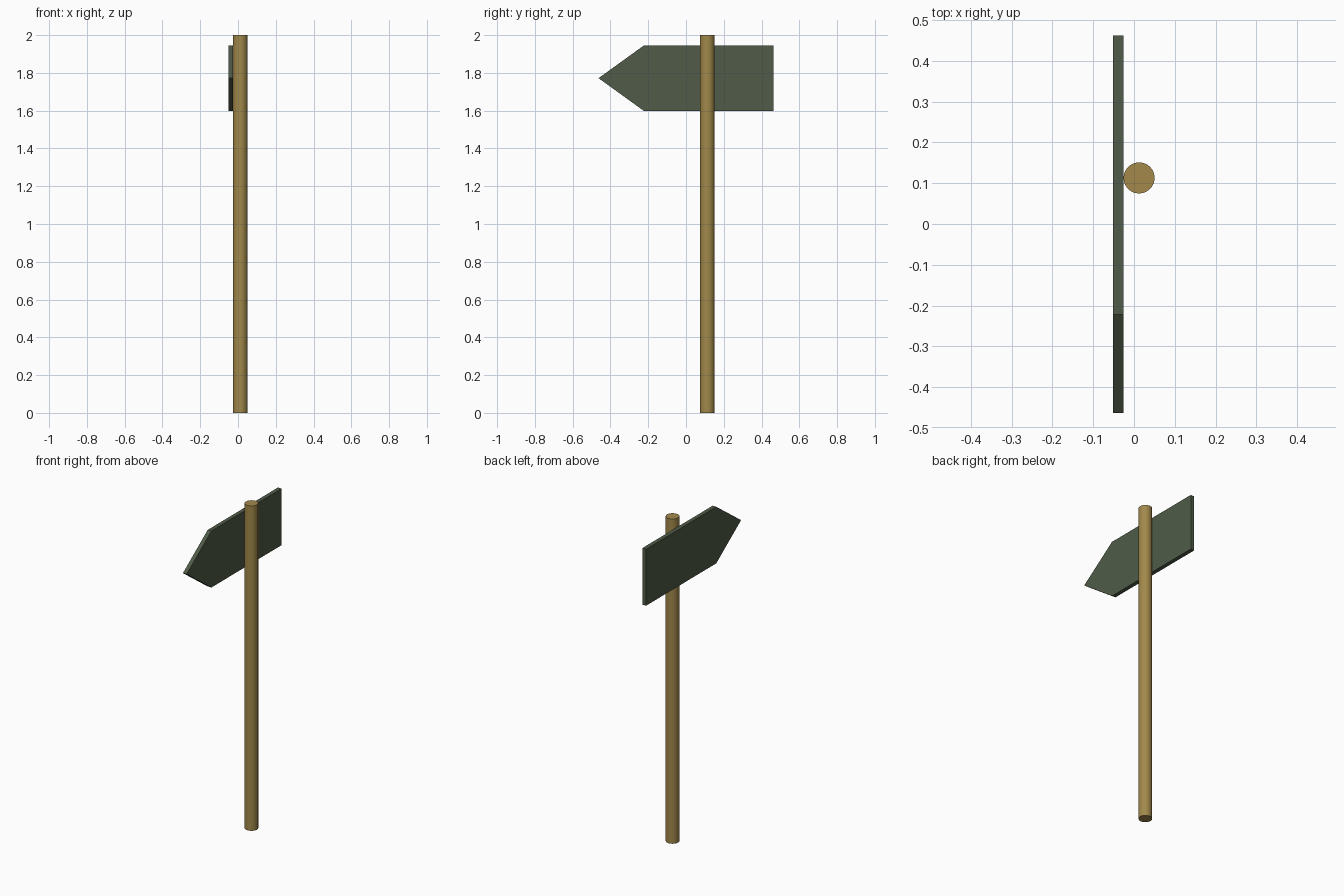
import bpy, bmesh

if "Cube" in bpy.data.objects:
    bpy.data.objects.remove(bpy.data.objects["Cube"])


def colour(obj, name, rgb):
    mat = bpy.data.materials.new(name)
    mat.diffuse_color = (*rgb, 1.0)
    mat.use_nodes = True
    mat.node_tree.nodes["Principled BSDF"].inputs["Base Color"].default_value = mat.diffuse_color
    obj.data.materials.append(mat)


# Round wooden post
R = 0.038
bpy.ops.mesh.primitive_cylinder_add(vertices=48, radius=R, depth=2.0,
                                    location=(0.0125, 0.113, 1.0))
post = bpy.context.object
post.name = "post"
bpy.ops.object.shade_smooth_by_angle()
colour(post, "wood", (0.36, 0.25, 0.07))

# Arrow-shaped board: side profile (y, z) extruded along x
profile = [(0.462, 1.598), (0.462, 1.946), (-0.222, 1.946),
           (-0.463, 1.772), (-0.222, 1.598)]
x_back, x_front = -0.051, -0.0258
bm = bmesh.new()
face = bm.faces.new([bm.verts.new((x_back, y, z)) for y, z in profile])
ext = bmesh.ops.extrude_face_region(bm, geom=[face])
for v in ext["geom"]:
    if isinstance(v, bmesh.types.BMVert):
        v.co.x = x_front
bmesh.ops.recalc_face_normals(bm, faces=bm.faces)
mesh = bpy.data.meshes.new("arrow_board")
bm.to_mesh(mesh)
bm.free()
board = bpy.data.objects.new("arrow_board", mesh)
bpy.context.collection.objects.link(board)
colour(board, "green_paint", (0.08, 0.105, 0.065))
